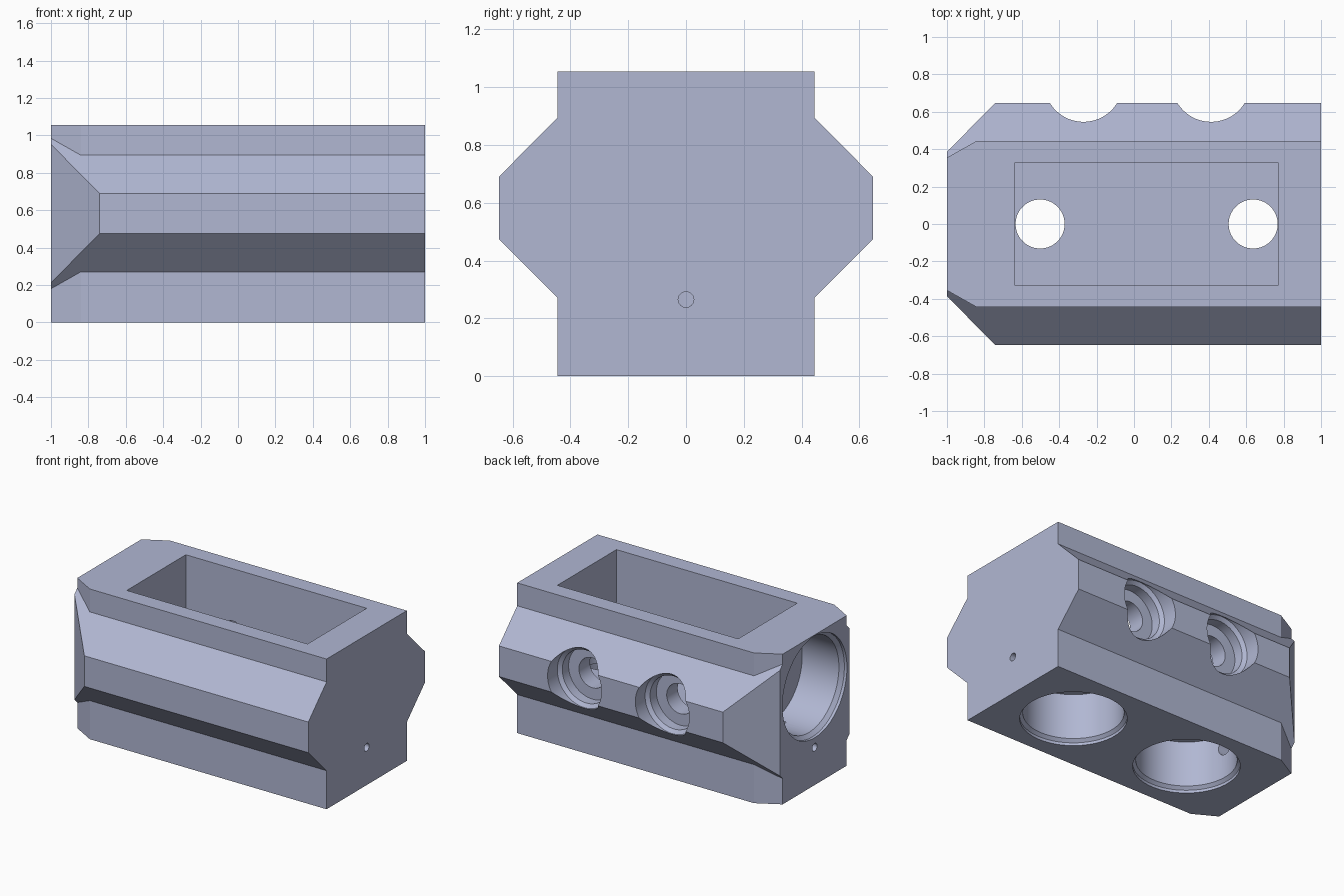
import bpy, bmesh, math
from mathutils import Vector

if "Cube" in bpy.data.objects:
    bpy.data.objects.remove(bpy.data.objects["Cube"])

grey = bpy.data.materials.new("lavender grey")
grey.diffuse_color = (0.44, 0.475, 0.65, 1)
grey.use_nodes = True
grey.node_tree.nodes["Principled BSDF"].inputs["Base Color"].default_value = grey.diffuse_color


def new_object(name, bm):
    bmesh.ops.recalc_face_normals(bm, faces=bm.faces)
    mesh = bpy.data.meshes.new(name)
    bm.to_mesh(mesh)
    bm.free()
    mesh.materials.append(grey)
    obj = bpy.data.objects.new(name, mesh)
    bpy.context.collection.objects.link(obj)
    return obj


def bar(name, profile, corner, end_width):
    """Extrude a (y, z) profile along x and bevel both upright corners at -x.
    The bevel runs from corner (x, y) to (-1, end_width)."""
    bm = bmesh.new()
    face = bm.faces.new([bm.verts.new((-1, y, z)) for y, z in profile])
    ext = bmesh.ops.extrude_face_region(bm, geom=[face])
    bmesh.ops.translate(bm, vec=(2, 0, 0),
                        verts=[v for v in ext["geom"] if isinstance(v, bmesh.types.BMVert)])
    cx, cy = corner
    for side in (-1, 1):
        normal = Vector((-(cy - end_width), side * (cx + 1), 0)).normalized()
        cut = bmesh.ops.bisect_plane(bm, geom=bm.verts[:] + bm.edges[:] + bm.faces[:],
                                     plane_co=(cx, side * cy, 0), plane_no=normal,
                                     clear_outer=True)
        edges = [e for e in cut["geom_cut"] if isinstance(e, bmesh.types.BMEdge)]
        bmesh.ops.holes_fill(bm, edges=edges)
    return new_object(name, bm)


def box(name, lo, hi):
    bm = bmesh.new()
    bmesh.ops.create_cube(bm, size=1)
    for v in bm.verts:
        v.co = [(a + b) / 2 + c * (b - a) for a, b, c in zip(lo, hi, v.co)]
    return new_object(name, bm)


def drill(name, start, direction, steps, sides=64):
    """Stepped round cutter: steps are (distance along direction, radius)."""
    bm = bmesh.new()
    turn = Vector(direction).to_track_quat('Z', 'Y')
    rings = []
    for dist, r in steps:
        rings.append([bm.verts.new(Vector(start) + turn @ Vector(
            (r * math.cos(2 * math.pi * i / sides),
             r * math.sin(2 * math.pi * i / sides), dist))) for i in range(sides)])
    for a, b in zip(rings, rings[1:]):
        for i in range(sides):
            j = (i + 1) % sides
            bm.faces.new((a[i], a[j], b[j], b[i]))
    bm.faces.new(rings[0])
    bm.faces.new(rings[-1])
    return new_object(name, bm)


def combine(target, tool, operation):
    mod = target.modifiers.new(tool.name, 'BOOLEAN')
    mod.operation = operation
    mod.solver = 'EXACT'
    mod.object = tool
    bpy.context.view_layer.objects.active = target
    bpy.ops.object.modifier_apply(modifier=mod.name)
    bpy.data.objects.remove(tool)


# Main block and the wider six-sided side rails
block = bar("housing_block",
            [(-.445, 0), (.445, 0), (.445, 1.055), (-.445, 1.055)], (-.84, .445), .355)
rails = bar("side_rails",
            [(-.3, .125), (.3, .125), (.648, .475), (.648, .69), (.3, 1.04), (-.3, 1.04),
             (-.648, .69), (-.648, .475)], (-.74, .648), .387)
combine(block, rails, 'UNION')

# Rectangular pocket in the top
combine(block, box("pocket", (-.635, -.328, .43), (.77, .328, 1.2)), 'DIFFERENCE')

# Two chamfered bores in the underside
for x in (.5, -.433):
    combine(block, drill("bottom_bore", (x, 0, 0), (0, 0, 1),
                         [(-.02, .34), (.02, .34), (.04, .32), (.36, .32)]), 'DIFFERENCE')

# Holes from the pocket floor into the bottom bores
for x in (-.502, .637):
    combine(block, drill("floor_hole", (x, 0, .3), (0, 0, 1),
                         [(0, .131), (.3, .131)]), 'DIFFERENCE')

# Large blind bore in the bevelled end
combine(block, drill("end_bore", (-1, 0, .69), (1, 0, 0),
                     [(-.02, .358), (.02, .358), (.045, .333), (.33, .333)]), 'DIFFERENCE')

# Counterbored screw holes in the back rail, opening into the pocket
for x in (-.27, .412):
    combine(block, drill("back_hole", (x, .7, .5825), (0, -1, 0),
                         [(0, .21), (.16, .21), (.18, .185), (.25, .185), (.25, .105),
                          (.45, .105)]), 'DIFFERENCE')

# Small cross holes from each end into the bottom bores
combine(block, drill("right_pin_hole", (1, 0, .265), (-1, 0, 0),
                     [(-.05, .027), (.3, .027)], 24), 'DIFFERENCE')
combine(block, drill("left_pin_hole", (-1, 0, .265), (1, 0, 0),
                     [(-.05, .027), (.15, .027), (.15, .06), (.35, .06)], 24), 'DIFFERENCE')

# Smooth the bores, keep the block edges sharp
bpy.ops.object.select_all(action='DESELECT')
block.select_set(True)
bpy.context.view_layer.objects.active = block
bpy.ops.object.shade_smooth_by_angle(angle=math.radians(25))
